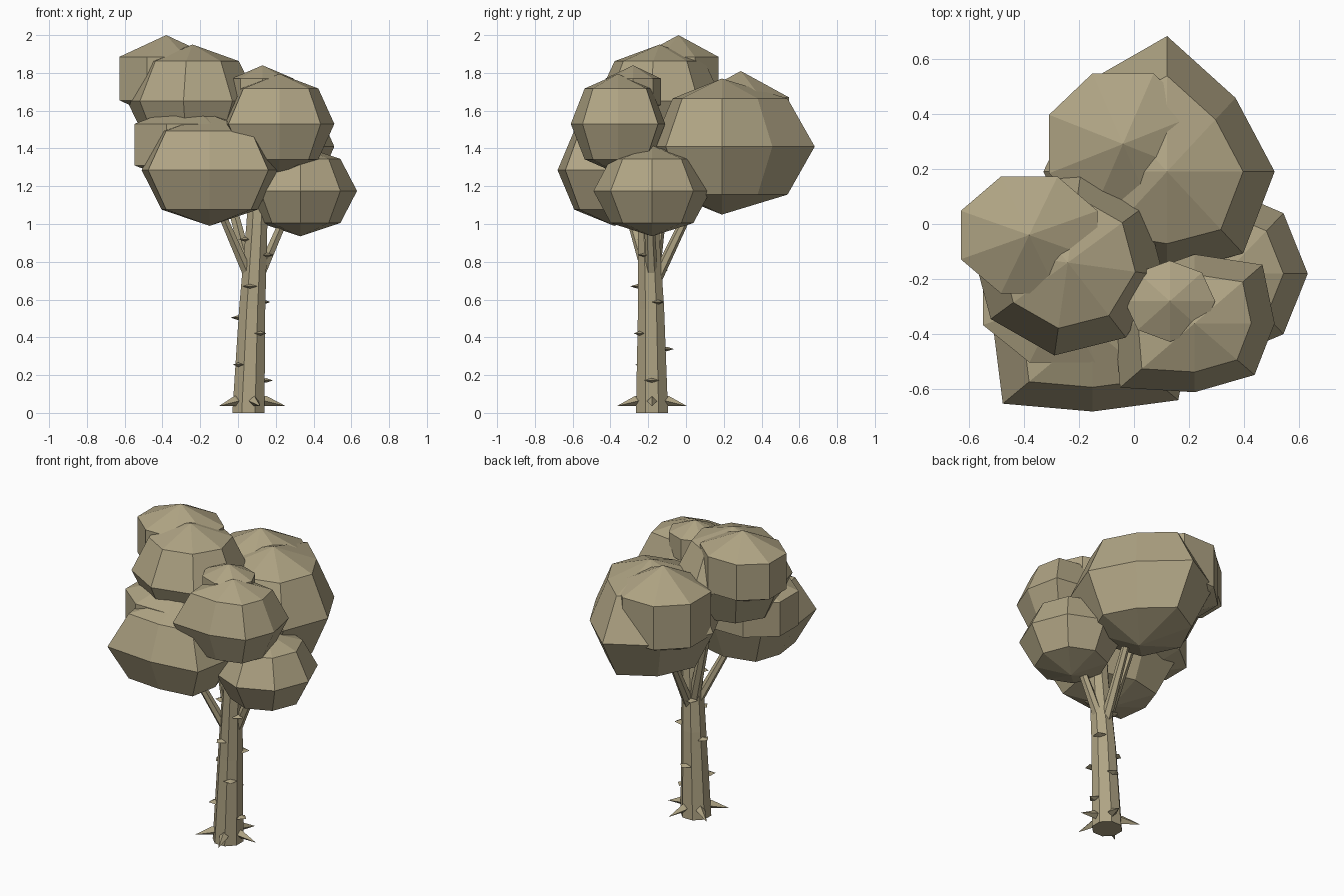
import bpy
import bmesh
from math import sin, cos, pi, radians
from mathutils import Vector, Matrix

if "Cube" in bpy.data.objects:
    bpy.data.objects.remove(bpy.data.objects["Cube"], do_unlink=True)

khaki = bpy.data.materials.new("khaki")
khaki.use_nodes = True
colour = (0.43, 0.37, 0.23, 1)
khaki.diffuse_color = colour
shader = khaki.node_tree.nodes["Principled BSDF"]
shader.inputs["Base Color"].default_value = colour
shader.inputs["Roughness"].default_value = 0.9


def finish(name, bm):
    bmesh.ops.recalc_face_normals(bm, faces=bm.faces[:])
    mesh = bpy.data.meshes.new(name)
    bm.to_mesh(mesh)
    bm.free()
    mesh.materials.append(khaki)
    obj = bpy.data.objects.new(name, mesh)
    bpy.context.collection.objects.link(obj)
    return obj


def foliage(name, centre, size, rings, turn=0, outline=(1,) * 8):
    """Eight-sided faceted clump; outline stretches each of its eight spokes."""
    bm = bmesh.new()
    bmesh.ops.create_uvsphere(bm, u_segments=8, v_segments=rings, radius=1)
    for v in bm.verts:
        flat = v.co.xy
        if flat.length > 0.01:
            spoke = round(Vector((1, 0)).angle_signed(flat) / (-pi / 4)) % 8
            v.co.xy = flat * outline[spoke]
    bm.transform(Matrix.Translation(centre) @ Matrix.Diagonal((*size, 1)) @
                 Matrix.Rotation(radians(turn), 4, "Z"))
    return finish(name, bm)


def limb(name, path, sides):
    """Tapered tube through (point, radius) stations with horizontal sections."""
    bm = bmesh.new()
    loops = [[bm.verts.new((p[0] + r * cos(2 * pi * (i + 0.5) / sides),
                            p[1] + r * sin(2 * pi * (i + 0.5) / sides), p[2]))
              for i in range(sides)] for p, r in path]
    for low, high in zip(loops, loops[1:]):
        for i in range(sides):
            j = (i + 1) % sides
            bm.faces.new((low[i], low[j], high[j], high[i]))
    bm.faces.new(loops[0])
    bm.faces.new(loops[-1])
    return finish(name, bm)


# Crown: main clumps
foliage("front_clump", (-0.15, -0.38, 1.285), (0.36, 0.3, 0.295), 4,
        outline=(1, 1.1, 1, 1.1, 1, 1.28, 1, 1.22))
foliage("back_clump", (0.12, 0.19, 1.41), (0.39, 0.42, 0.36), 4,
        outline=(1, 0.9, 1.17, 1.08, 1.15, 1.08, 0.88, 1))
foliage("upper_clump", (-0.24, -0.14, 1.65), (0.35, 0.34, 0.3), 4, turn=-8)
foliage("front_left_clump", (0.22, -0.36, 1.53), (0.29, 0.25, 0.265), 4,
        outline=(1, 1.2, 1, 1, 1, 1.32, 1, 1.06))
foliage("left_clump", (0.33, -0.18, 1.175), (0.3, 0.31, 0.24), 4)

# Crown: smaller caps with upright sides
foliage("top_cap", (-0.38, -0.04, 1.77), (0.31, 0.265, 0.23), 3, turn=22.5)
foliage("back_cap", (-0.04, 0.29, 1.53), (0.335, 0.32, 0.28), 3, turn=22.5)
foliage("front_left_cap", (0.13, -0.28, 1.7), (0.19, 0.17, 0.14), 3)
foliage("right_cap", (-0.26, -0.27, 1.42), (0.36, 0.29, 0.22), 3, turn=22.5)

# Trunk and branches
trunk = [((0.055, -0.18, 0.0), 0.092), ((0.075, -0.185, 0.55), 0.075),
         ((0.1, -0.2, 1.0), 0.06), ((0.11, -0.2, 1.4), 0.045)]
limb("trunk", trunk, 8)
branches = {"front_branch": (-0.15, -0.34, 1.2), "back_branch": (0.1, 0.08, 1.2),
            "left_branch": (0.32, -0.2, 1.2), "right_branch": (-0.14, -0.08, 1.5)}
for name, tip in branches.items():
    limb(name, [((0.085, -0.18, 0.66), 0.035), (tip, 0.022)], 6)


def trunk_at(z):
    for (a, ra), (b, rb) in zip(trunk, trunk[1:]):
        if z <= b[2]:
            t = (z - a[2]) / (b[2] - a[2])
            return Vector(a).lerp(Vector(b), t), ra + (rb - ra) * t


def spike(name, z, angle, tilt, size):
    """Flattened diamond pointing out of the bark."""
    centre, radius = trunk_at(z)
    bm = bmesh.new()
    bmesh.ops.create_uvsphere(bm, u_segments=4, v_segments=2, radius=1)
    bmesh.ops.scale(bm, vec=size, verts=bm.verts)
    place = (Matrix.Translation(centre) @ Matrix.Rotation(angle, 4, "Z") @
             Matrix.Translation((radius, 0, 0)) @ Matrix.Rotation(tilt, 4, "Y"))
    bm.transform(place)
    return finish(name, bm)


# Thorns spiral up the bark
for i in range(10):
    spike(f"thorn_{i + 1}", 0.172 + i * 0.083, radians(-137.5 * i), 0,
          (0.038, 0.04, 0.012))

# Larger spikes around the foot
for i in range(5):
    spike(f"foot_spike_{i + 1}", 0.062, 2 * pi * i / 5, radians(14),
          (0.11, 0.027, 0.027))
